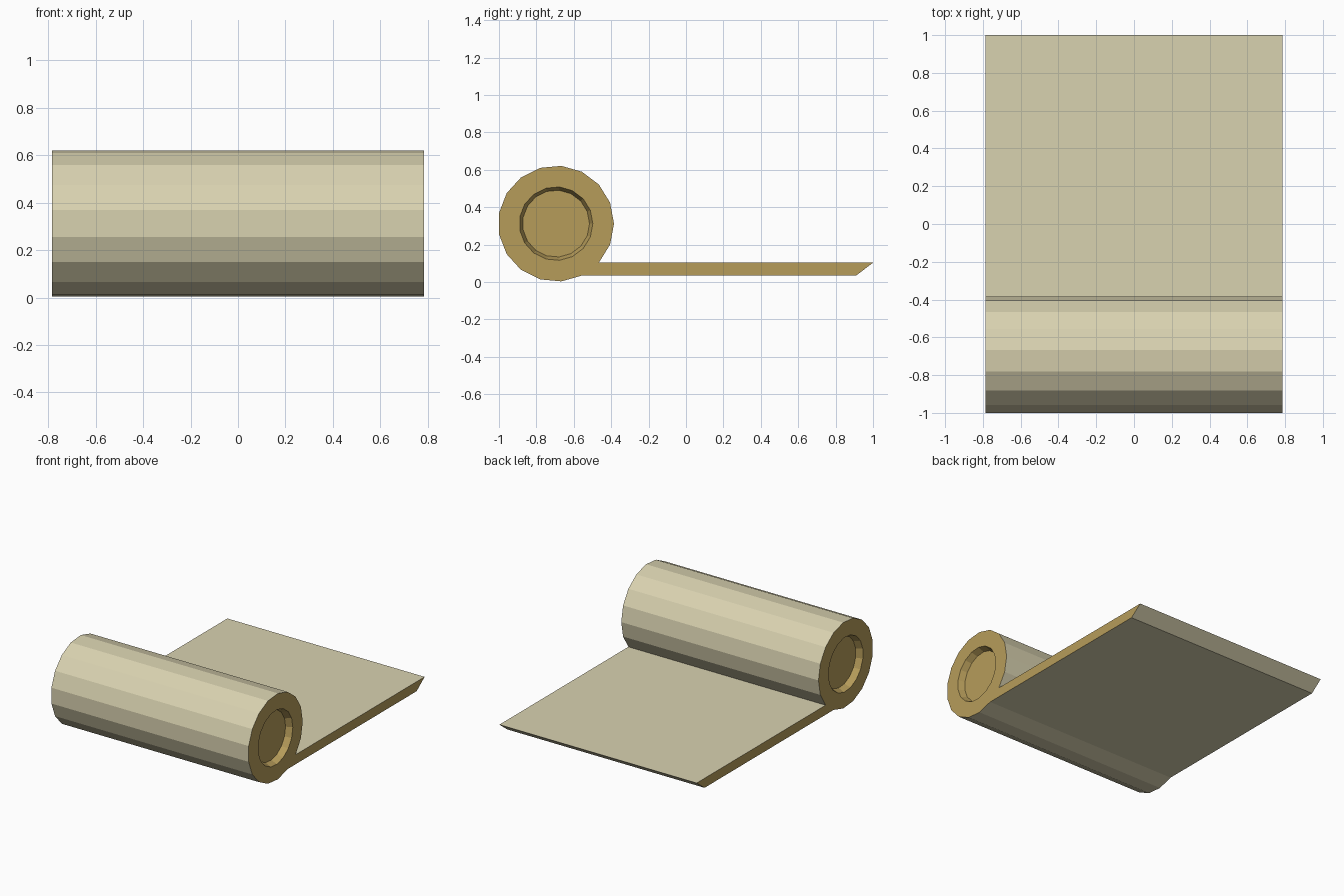
import bpy, bmesh, math

if "Cube" in bpy.data.objects:
    bpy.data.objects.remove(bpy.data.objects["Cube"])

HALF = 0.785               # half width along x
SIDES, R = 17, 0.31        # roll cross-section
CY, CZ = -0.695, 0.312


def material(name, rgb):
    m = bpy.data.materials.new(name)
    lin = [((c / 255 + 0.055) / 1.055) ** 2.4 for c in rgb]
    m.diffuse_color = (*lin, 1)
    m.use_nodes = True
    m.node_tree.nodes["Principled BSDF"].inputs["Base Color"].default_value = m.diffuse_color
    return m


MATS = [material("beige fabric", (217, 210, 176)),
        material("brown edge", (182, 156, 90))]


def prism(name, profile, skip, recess=False):
    """Extrude a (y, z) profile along x, leaving out side number skip."""
    bm = bmesh.new()
    left = [bm.verts.new((-HALF, y, z)) for y, z in profile]
    right = [bm.verts.new((HALF, y, z)) for y, z in profile]
    n = len(profile)
    for i in range(n):
        if i != skip:
            j = (i + 1) % n
            bm.faces.new((left[i], left[j], right[j], right[i]))
    caps = [bm.faces.new(left[::-1]), bm.faces.new(right)]
    for f in caps:
        f.material_index = 1
    bm.normal_update()
    bmesh.ops.recalc_face_normals(bm, faces=bm.faces[:])
    if recess:
        # flat rim, then a slightly tapered hollow in each end
        bmesh.ops.inset_individual(bm, faces=caps, thickness=0.113)
        bmesh.ops.inset_individual(bm, faces=caps, thickness=0.018, depth=-0.045)
    me = bpy.data.meshes.new(name)
    bm.to_mesh(me)
    bm.free()
    for m in MATS:
        me.materials.append(m)
    bpy.context.collection.objects.link(bpy.data.objects.new(name, me))


# rolled-up part; facet 14 is where the flat sheet leaves the roll
ring = [(CY + R * math.cos(math.tau * i / SIDES),
         CZ + R * math.sin(math.tau * i / SIDES)) for i in range(SIDES)]
prism("mat_roll", ring, 14, recess=True)

# unrolled sheet, continuing that facet to a slanted far edge
low, high = ring[14], ring[15]
prism("mat_sheet", [low, (0.91, low[1]), (1.0, high[1]), high], 3)
